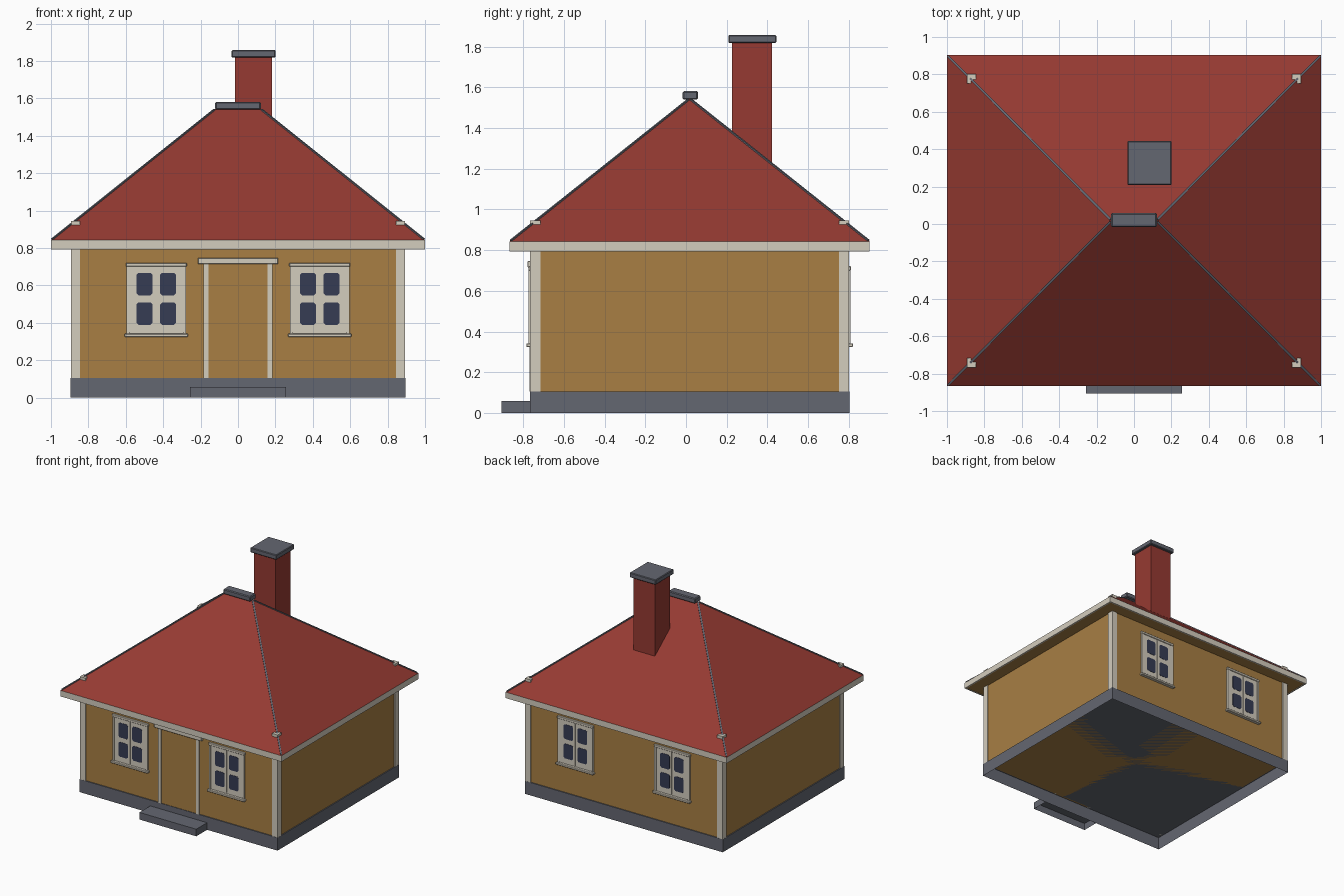
import bpy, bmesh
from mathutils import Vector, Matrix

if "Cube" in bpy.data.objects:
    bpy.data.objects.remove(bpy.data.objects["Cube"])


def material(name, rgb):
    m = bpy.data.materials.new(name)
    m.use_nodes = True
    linear = [((c / 255 + 0.055) / 1.055) ** 2.4 for c in rgb] + [1]
    m.diffuse_color = linear
    m.node_tree.nodes["Principled BSDF"].inputs["Base Color"].default_value = linear
    return m


OCHRE = material("ochre_wall", (168, 127, 68))
CREAM = material("cream_trim", (212, 205, 190))
RED = material("roof_red", (150, 58, 50))
STONE = material("slate_grey", (100, 103, 113))
GLASS = material("dark_glass", (54, 60, 84))

# House extents shared by several parts
MID_Y, HALF_X, HALF_Y = 0.018, 0.895, 0.785
BASE_Z, EAVE_Z, ROOF_Z, RIDGE_Z = 0.105, 0.795, 0.842, 1.545
ROOF_X, ROOF_Y, RIDGE_X = 1.0, 0.885, 0.12
WALL_IN = 0.008


def finish(name, bm, mat):
    mesh = bpy.data.meshes.new(name)
    bm.to_mesh(mesh)
    bm.free()
    mesh.materials.append(mat)
    ob = bpy.data.objects.new(name, mesh)
    bpy.context.collection.objects.link(ob)
    return ob


def box(name, mat, x, y, z, bevel=0, open_bottom=False):
    """Box spanning the given (low, high) ranges."""
    bm = bmesh.new()
    bmesh.ops.create_cube(bm, size=1)
    for v in bm.verts:
        v.co = [r[0] if c < 0 else r[1] for c, r in zip(v.co, (x, y, z))]
    if open_bottom:
        low = [f for f in bm.faces if f.normal.z < -0.5]
        bmesh.ops.delete(bm, geom=low, context="FACES_ONLY")
    ob = finish(name, bm, mat)
    if bevel:
        mod = ob.modifiers.new("soft_edges", "BEVEL")
        mod.width, mod.segments = bevel, 1
    return ob


def span(centre, half):
    return (centre - half, centre + half)


# Hollow foundation and door step
box("foundation", STONE, span(0, HALF_X), span(MID_Y, HALF_Y), (0, BASE_Z), open_bottom=True)
front = MID_Y - HALF_Y
box("door_step", STONE, span(0, 0.257), (-0.907, front), (0, 0.058), open_bottom=True)

# Walls and corner posts that reach just through the roof
box("walls", OCHRE, span(0, HALF_X - WALL_IN), span(MID_Y, HALF_Y - WALL_IN), (BASE_Z, EAVE_Z))
for sx, side in ((-1, "right"), (1, "left")):
    for sy, end in ((-1, "front"), (1, "back")):
        box(f"corner_post_{end}_{side}", CREAM, span(sx * (HALF_X - 0.026), 0.025),
            span(MID_Y + sy * (HALF_Y - 0.026), 0.025), (BASE_Z, 0.945))

# Eaves: ochre soffit inside a cream fascia
box("soffit", OCHRE, span(0, ROOF_X - 0.01), span(MID_Y, ROOF_Y - 0.01), (EAVE_Z, EAVE_Z + 0.02))
for s, side, end in ((-1, "right", "front"), (1, "left", "back")):
    box(f"fascia_{side}", CREAM, span(s * (ROOF_X - 0.006), 0.006),
        span(MID_Y, ROOF_Y), (EAVE_Z - 0.002, ROOF_Z))
    box(f"fascia_{end}", CREAM, span(0, ROOF_X),
        span(MID_Y + s * (ROOF_Y - 0.006), 0.006), (EAVE_Z - 0.002, ROOF_Z))

# Hipped roof
bm = bmesh.new()
eave = [bm.verts.new((sx * ROOF_X, MID_Y + sy * ROOF_Y, ROOF_Z))
        for sx, sy in ((-1, -1), (1, -1), (1, 1), (-1, 1))]
left_end = bm.verts.new((RIDGE_X, MID_Y, RIDGE_Z))
right_end = bm.verts.new((-RIDGE_X, MID_Y, RIDGE_Z))
bm.faces.new((eave[0], eave[1], left_end, right_end))
bm.faces.new((eave[1], eave[2], left_end))
bm.faces.new((eave[2], eave[3], right_end, left_end))
bm.faces.new((eave[3], eave[0], right_end))
bm.faces.new(reversed(eave))
finish("roof", bm, RED)

# Slim flashing along each hip
for sx, side in ((-1, "right"), (1, "left")):
    for sy, end in ((-1, "front"), (1, "back")):
        a = Vector((sx * ROOF_X, MID_Y + sy * ROOF_Y, ROOF_Z))
        b = Vector((sx * RIDGE_X, MID_Y, RIDGE_Z))
        bm = bmesh.new()
        bmesh.ops.create_cube(bm, size=1)
        turn = (b - a).to_track_quat("Y", "Z").to_matrix().to_4x4()
        size = Matrix.Diagonal((0.012, (b - a).length - 0.02, 0.008, 1))
        bm.transform(Matrix.Translation((a + b) / 2) @ turn @ size)
        finish(f"hip_flashing_{end}_{side}", bm, STONE)

# Ridge cap and chimney
box("ridge_cap", STONE, span(0, 0.122), span(MID_Y + 0.003, 0.037), (1.54, 1.582), 0.006)
box("chimney", RED, span(0.083, 0.098), span(0.325, 0.098), (1.15, 1.82))
box("chimney_cap", STONE, span(0.083, 0.118), span(0.326, 0.118), (1.818, 1.858), 0.005)


def pane(name, x, z, y, facing):
    """Thin glass plate with clipped corners."""
    bm = bmesh.new()
    w, h, c = 0.043, 0.06, 0.011
    corners = []
    for sx, sz in ((-1, -1), (1, -1), (1, 1), (-1, 1)):
        pair = [(sx * w, sz * (h - c)), (sx * (w - c), sz * h)]
        corners += pair if sx * sz > 0 else pair[::-1]
    verts = [bm.verts.new((x + px, y, z + pz)) for px, pz in corners]
    face = bm.faces.new(verts if facing < 0 else verts[::-1])
    new = bmesh.ops.extrude_face_region(bm, geom=[face])["geom"]
    bmesh.ops.translate(bm, vec=(0, facing * 0.002, 0),
                        verts=[g for g in new if isinstance(g, bmesh.types.BMVert)])
    bmesh.ops.recalc_face_normals(bm, faces=bm.faces)
    finish(name, bm, GLASS)


# Double casement windows on the front and back
for facing, end in ((-1, "front"), (1, "back")):
    wall = MID_Y + facing * (HALF_Y - WALL_IN)

    def depth(d):
        return tuple(sorted((wall - facing * 0.005, wall + facing * d)))

    for cx, side in ((-0.437, "right"), (0.437, "left")):
        tag = f"{end}_{side}"
        box(f"window_sill_{tag}", CREAM, span(cx, 0.169), depth(0.026), (0.324, 0.342), 0.003)
        box(f"window_head_{tag}", CREAM, span(cx, 0.163), depth(0.016), (0.7, 0.721), 0.003)
        for s in (-1, 1):
            box(f"window_casing_{tag}", CREAM, span(cx + s * 0.151, 0.008), depth(0.014), (0.342, 0.7))
            box(f"window_sash_{tag}", CREAM, span(cx + s * 0.0725, 0.07), depth(0.01), (0.35, 0.7))
            for z in (0.449, 0.607):
                pane(f"window_pane_{tag}", cx + s * 0.063, z, wall + facing * 0.01, facing)
        box(f"window_back_{tag}", CREAM, span(cx, 0.15), depth(0.005), (0.342, 0.71))

# Door with cream surround
wall = front + WALL_IN
box("door", OCHRE, span(0, 0.158), (wall - 0.004, wall + 0.01), (BASE_Z, 0.715))
for s, side in ((-1, "right"), (1, "left")):
    box(f"door_jamb_{side}", CREAM, span(s * 0.172, 0.013), (wall - 0.011, wall + 0.01), (BASE_Z, 0.715))
box("door_head", CREAM, span(0, 0.215), (wall - 0.02, wall + 0.01), (0.715, 0.747), 0.003)
